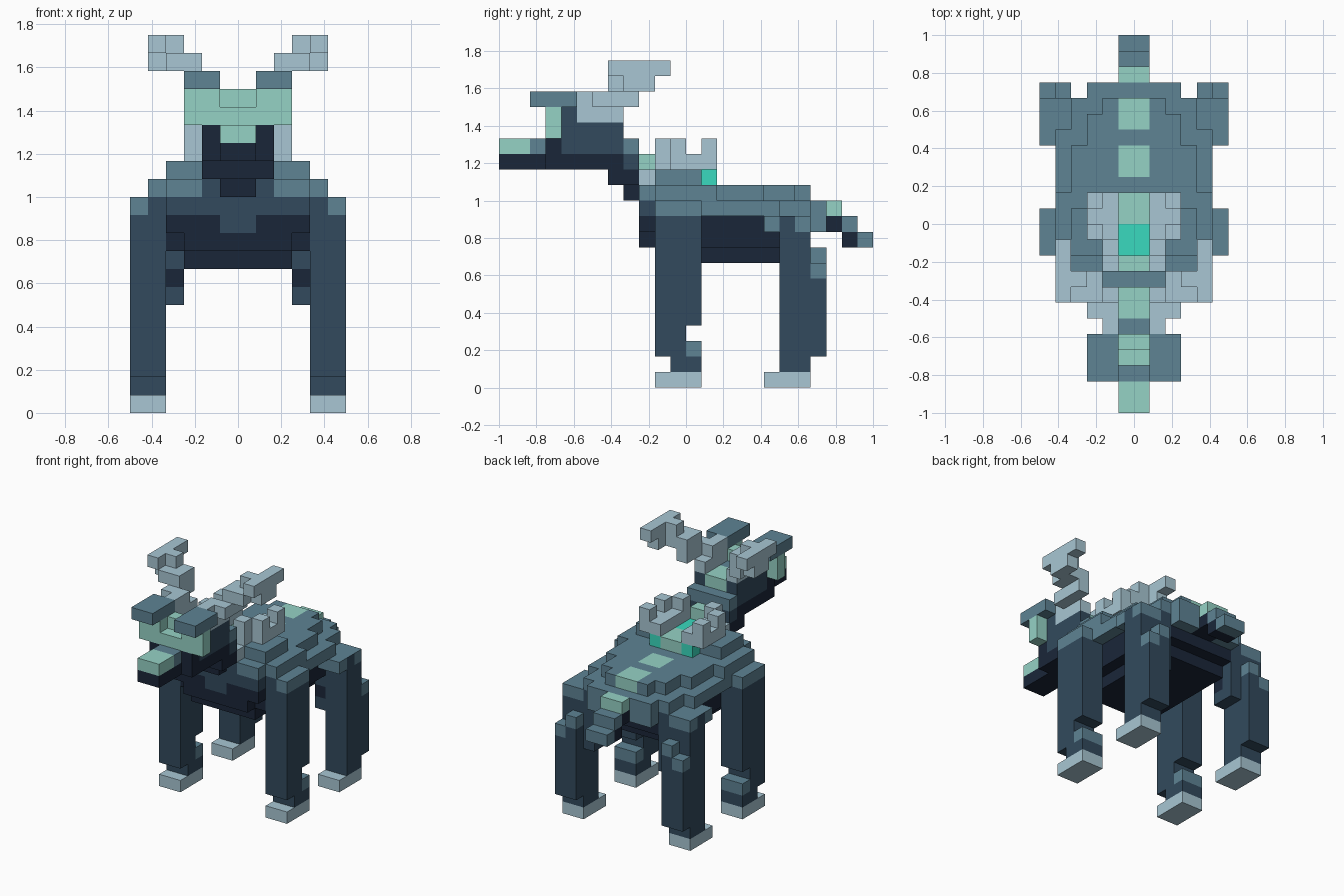
import bpy
import bmesh
from mathutils import Vector

if "Cube" in bpy.data.objects:
    bpy.data.objects.remove(bpy.data.objects["Cube"])

UNIT = 1 / 12  # edge length of one cube
HEX = {
    "navy": "1A2639", "slate": "324A5D", "steel": "5E8394",
    "pale": "A8C6D3", "mint": "95D2C5", "teal": "3ADABF",
}


def linear(text):
    values = [int(text[i:i + 2], 16) / 255 for i in (0, 2, 4)]
    return [v / 12.92 if v <= 0.04045 else ((v + 0.055) / 1.055) ** 2.4 for v in values] + [1.0]


materials = {}
for label, code in HEX.items():
    mat = bpy.data.materials.new(label)
    mat.use_nodes = True
    mat.diffuse_color = linear(code)
    mat.node_tree.nodes["Principled BSDF"].inputs["Base Color"].default_value = linear(code)
    materials[label] = mat

cells = {}  # grid position -> (part, colour, top colour); later blocks replace earlier ones


def block(part, colour, x, y, z, paired=False, top=None):
    """Fill a block of cubes and its mirror image; x is measured outward."""
    for i in range(*x):
        for j in range(*y):
            for k in range(*z):
                cells[i, j, k] = (("left_" if paired else "") + part, colour, top or colour)
                cells[-i - 1, j, k] = (("right_" if paired else "") + part, colour, top or colour)


# Torso, narrowing towards the rump
block("torso", "navy", (0, 3), (-2, 7), (8, 9))
block("torso", "navy", (0, 4), (-2, 8), (9, 11))
block("torso", "steel", (0, 5), (-2, 6), (11, 12))
block("torso", "steel", (0, 4), (6, 8), (11, 12))
block("torso", "steel", (0, 3), (8, 9), (11, 12))
block("torso", "steel", (0, 4), (-2, 5), (12, 13))
block("torso", "steel", (0, 3), (5, 7), (12, 13))
block("torso", "steel", (0, 2), (7, 8), (12, 13))
block("torso", "steel", (4, 5), (1, 2), (12, 13))
block("torso", "steel", (1, 3), (8, 9), (10, 11))
block("torso", "mint", (0, 1), (3, 5), (12, 13))
block("torso", "mint", (0, 1), (6, 8), (12, 13))

# Chest
block("chest", "navy", (0, 3), (-3, -2), (9, 10))
block("chest", "navy", (0, 4), (-3, -2), (10, 11))
block("chest", "slate", (0, 1), (-3, -2), (10, 11))
block("chest", "slate", (0, 4), (-3, -2), (11, 12))
block("chest", "slate", (0, 2), (-3, -2), (12, 13))
block("chest", "steel", (2, 4), (-3, -2), (12, 13))

# Shoulders and hips
block("shoulder", "steel", (4, 5), (-2, 1), (12, 13), True)
block("shoulder", "steel", (2, 4), (-2, 1), (13, 14), True)
block("shoulder", "steel", (5, 6), (-2, 1), (11, 12), True)
block("hip", "steel", (4, 6), (5, 8), (10, 11), True)
block("hip", "slate", (4, 6), (6, 7), (10, 11), True, top="steel")

# Front legs
block("front_leg", "slate", (4, 6), (-2, 1), (2, 11), True)
block("front_leg", "slate", (4, 5), (-2, -1), (11, 12), True)
block("front_leg", "slate", (4, 6), (-1, 1), (1, 2), True)
block("front_leg", "steel", (4, 6), (0, 1), (2, 3), True)
for side in (4, -6):  # notch behind the fetlock
    for i in range(side, side + 2):
        del cells[i, 0, 3]
block("front_hoof", "pale", (4, 6), (-2, 1), (0, 1), True)

# Hind legs
block("hind_leg", "slate", (4, 6), (6, 8), (1, 10), True)
block("hind_leg", "slate", (4, 6), (8, 9), (2, 8), True)
block("hind_leg", "steel", (5, 6), (8, 9), (7, 8), True)
block("hind_leg", "steel", (4, 5), (8, 9), (8, 9), True)
block("hind_leg", "slate", (3, 4), (6, 8), (6, 11), True)
block("hind_leg", "navy", (3, 4), (6, 7), (7, 8), True)
block("hind_hoof", "pale", (4, 6), (5, 8), (0, 1), True)

# Tail, stepping down
block("tail", "mint", (0, 1), (9, 10), (11, 12))
block("tail", "navy", (0, 1), (8, 10), (10, 11))
block("tail", "steel", (0, 1), (10, 11), (10, 11))
block("tail", "navy", (0, 1), (10, 11), (9, 10))
block("tail", "steel", (0, 1), (11, 12), (9, 10))

# Neck
block("neck", "navy", (0, 1), (-4, -2), (12, 13))
block("neck", "navy", (0, 2), (-5, -3), (13, 14))
block("neck", "slate", (0, 2), (-4, -3), (14, 15))
block("neck", "steel", (0, 2), (-4, -3), (15, 16))

# Mane with glowing centre
block("mane", "pale", (1, 2), (-3, -2), (13, 14))
block("mane", "mint", (0, 1), (-3, -2), (13, 15))
block("mane", "teal", (0, 1), (-2, 0), (13, 14))
block("mane", "mint", (0, 1), (0, 2), (13, 14))
block("mane", "teal", (1, 2), (1, 2), (13, 14))
block("mane", "pale", (1, 2), (-2, 2), (14, 15))
block("mane", "pale", (2, 3), (-1, 2), (14, 15))
block("mane", "pale", (1, 2), (-2, -1), (15, 16))
block("mane", "pale", (2, 3), (-1, 0), (15, 16))
block("mane", "pale", (2, 3), (1, 2), (15, 16))

# Head
block("head", "navy", (0, 2), (-8, -4), (14, 15))
block("head", "slate", (0, 2), (-8, -4), (15, 17))
block("head", "navy", (0, 2), (-9, -8), (14, 16))
block("head", "slate", (1, 2), (-8, -7), (17, 18))
block("head", "steel", (0, 1), (-7, -6), (16, 17))
block("head", "mint", (0, 1), (-6, -4), (16, 17))
block("face_mask", "mint", (0, 3), (-9, -8), (16, 17))
block("face_mask", "mint", (1, 3), (-9, -8), (17, 18))
block("face_mask", "mint", (0, 1), (-8, -7), (17, 18))
block("face_mask", "mint", (0, 1), (-9, -8), (15, 16))
block("jaw", "navy", (0, 1), (-12, -9), (14, 15))
block("snout", "mint", (0, 1), (-12, -10), (15, 16))
block("snout", "steel", (0, 1), (-10, -9), (15, 16))
block("ear", "steel", (1, 3), (-10, -7), (18, 19), True)

# Antlers
block("antler", "pale", (1, 2), (-7, -4), (17, 18), True)
block("antler", "pale", (1, 2), (-7, -5), (18, 19), True)
block("antler", "pale", (2, 3), (-6, -3), (18, 19), True)
block("antler", "pale", (2, 4), (-5, -3), (19, 20), True)
block("antler", "pale", (4, 5), (-4, -2), (19, 20), True)
block("antler", "pale", (3, 4), (-4, -3), (20, 21), True)
block("antler", "pale", (4, 5), (-5, -1), (20, 21), True)

# Turn each part's exposed cube sides into a mesh
DIRECTIONS = [Vector(d) * s for d in ((1, 0, 0), (0, 1, 0), (0, 0, 1)) for s in (1, -1)]
palette = list(HEX)
for part in sorted({cell[0] for cell in cells.values()}):
    bm = bmesh.new()
    for pos, (owner, colour, top) in cells.items():
        if owner != part:
            continue
        centre = Vector(pos) + Vector((0.5, 0.5, 0.5))
        for normal in DIRECTIONS:
            if tuple(int(c) for c in Vector(pos) + normal) in cells:
                continue
            u = Vector((normal.y, normal.z, normal.x))
            v = normal.cross(u)
            corners = [centre + (normal + u * a + v * b) / 2
                       for a, b in ((-1, -1), (1, -1), (1, 1), (-1, 1))]
            face = bm.faces.new([bm.verts.new(c * UNIT) for c in corners])
            face.material_index = palette.index(top if normal.z > 0 else colour)
    bmesh.ops.remove_doubles(bm, verts=bm.verts, dist=UNIT / 100)
    mesh = bpy.data.meshes.new(part)
    bm.to_mesh(mesh)
    bm.free()
    for label in palette:
        mesh.materials.append(materials[label])
    bpy.context.collection.objects.link(bpy.data.objects.new(part, mesh))
